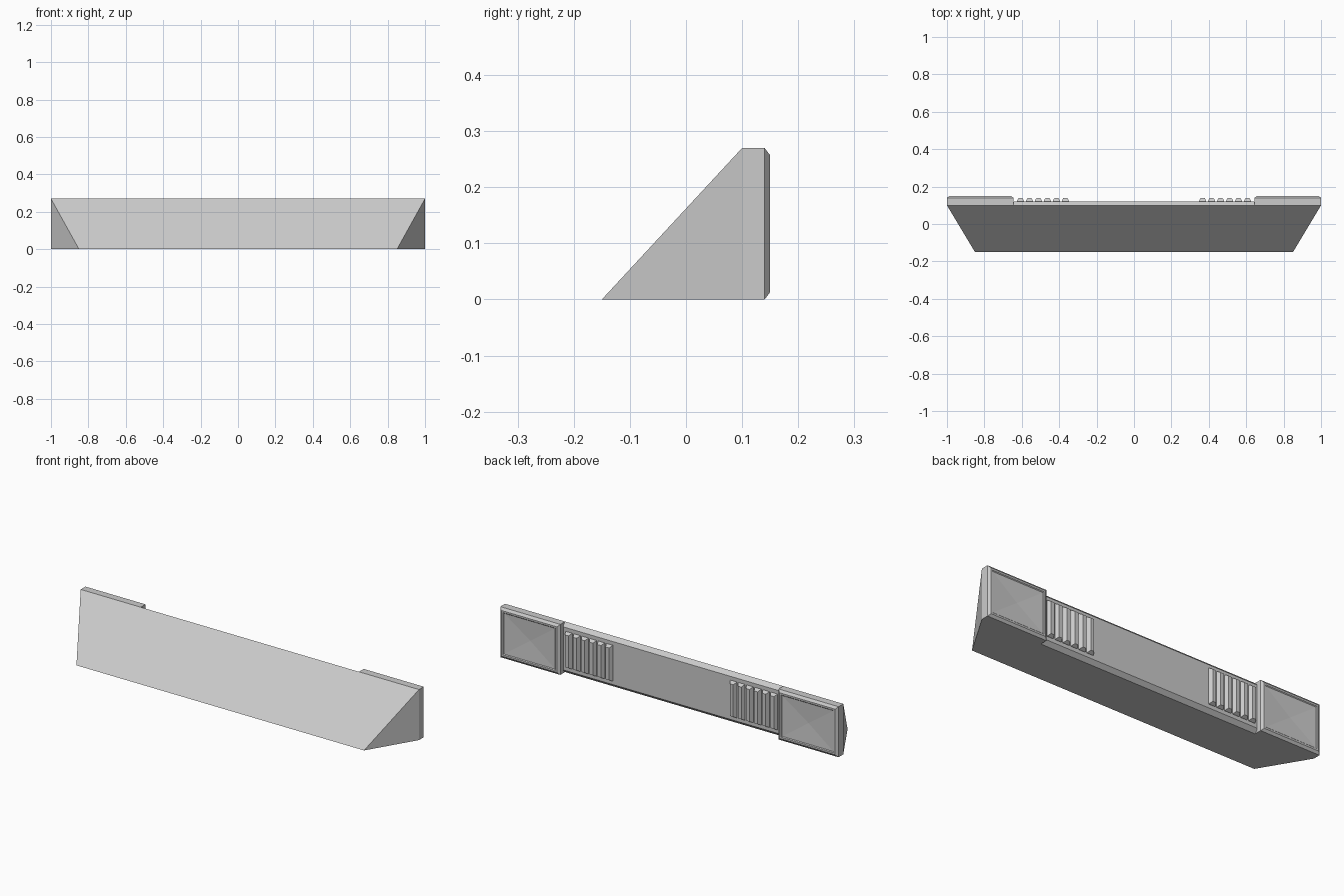
import bpy, bmesh

if "Cube" in bpy.data.objects:
    bpy.data.objects.remove(bpy.data.objects["Cube"])


def finish(name, bm):
    bmesh.ops.recalc_face_normals(bm, faces=bm.faces)
    mesh = bpy.data.meshes.new(name)
    bm.to_mesh(mesh)
    bm.free()
    ob = bpy.data.objects.new(name, mesh)
    bpy.context.collection.objects.link(ob)
    return ob


def stepped_block(name, x0, x1, z0, z1, rings, apex=None):
    """Rectangular rings (y, inset) stacked along y, optional centre apex."""
    bm = bmesh.new()
    loops = []
    for y, i in rings:
        loops.append([bm.verts.new(p) for p in (
            (x0 + i, y, z0 + i), (x1 - i, y, z0 + i),
            (x1 - i, y, z1 - i), (x0 + i, y, z1 - i))])
    bm.faces.new(loops[0])
    for a, b in zip(loops, loops[1:]):
        for k in range(4):
            n = (k + 1) % 4
            bm.faces.new((a[k], a[n], b[n], b[k]))
    if apex is None:
        bm.faces.new(loops[-1])
    else:
        c = bm.verts.new(((x0 + x1) / 2, apex, (z0 + z1) / 2))
        for k in range(4):
            bm.faces.new((loops[-1][k], loops[-1][(k + 1) % 4], c))
    return finish(name, bm)


def mirror_x(ob):
    ob.modifiers.new("mirror", 'MIRROR').use_axis[0] = True


H = 0.27

# Sloped wedge body with tapered ends
bm = bmesh.new()
fl, fr, bl, br, tl, tr = [bm.verts.new(p) for p in (
    (-0.85, -0.15, 0), (0.85, -0.15, 0), (-1, 0.1, 0),
    (1, 0.1, 0), (-1, 0.1, H), (1, 0.1, H))]
for f in ((fl, fr, tr, tl), (fl, bl, br, fr), (bl, tl, tr, br),
          (fl, tl, bl), (fr, br, tr)):
    bm.faces.new(f)
finish("wedge_body", bm)

# Chamfered plate along the middle of the back
stepped_block("back_plate", -0.66, 0.66, 0, H, [(0.1, 0), (0.12, 0.02)])

# End pads with bevelled rim and shallow four-sided recess
mirror_x(stepped_block("end_pad", 0.645, 1.0, 0, H,
                       [(0.1, 0), (0.14, 0), (0.15, 0.013),
                        (0.15, 0.022), (0.146, 0.026)], apex=0.14))

# Grip ribs beside each pad
for k in range(6):
    x = 0.367 + k * 0.048
    mirror_x(stepped_block(f"grip_rib_{k + 1}", x - 0.019, x + 0.019, 0.04, 0.23,
                           [(0.118, 0), (0.124, 0), (0.14, 0.009)]))
